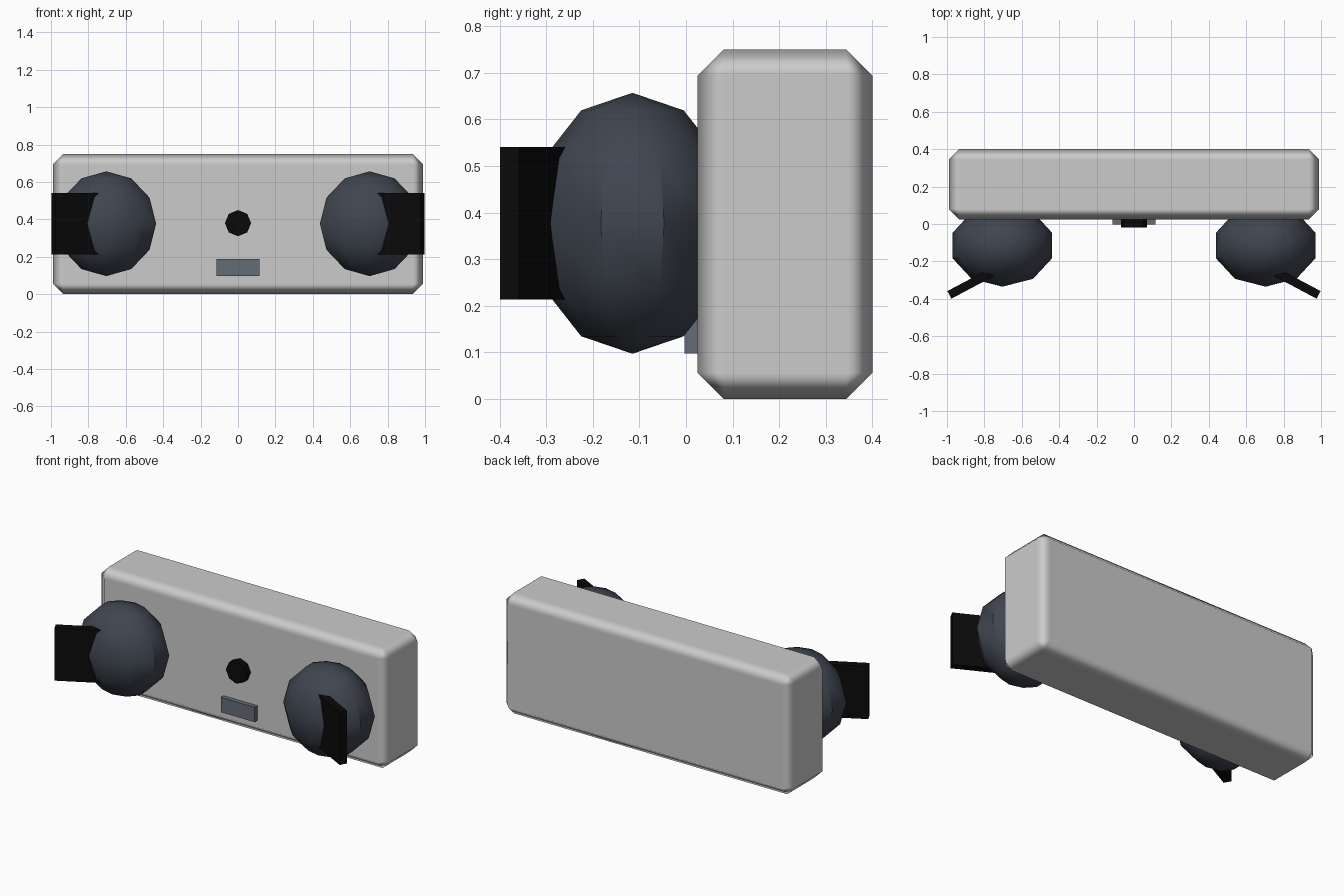
import bpy
from math import radians, cos, sin

if "Cube" in bpy.data.objects:
    bpy.data.objects.remove(bpy.data.objects["Cube"])


def paint(obj, name, rgb):
    mat = bpy.data.materials.get(name) or bpy.data.materials.new(name)
    mat.diffuse_color = (*rgb, 1)
    mat.use_nodes = True
    mat.node_tree.nodes["Principled BSDF"].inputs["Base Color"].default_value = mat.diffuse_color
    obj.data.materials.append(mat)


def box(name, centre, size, turn=0.0):
    bpy.ops.mesh.primitive_cube_add(size=1, location=centre, rotation=(0, 0, turn))
    obj = bpy.context.object
    obj.name = name
    obj.scale = size
    bpy.ops.object.transform_apply(location=False, rotation=False, scale=True)
    return obj


DARK = ("slate", (0.05, 0.06, 0.08))
BLACK = ("black", (0.003, 0.003, 0.003))

# Chamfered housing with hardened bevel normals
body = box("housing", (0, 0.2125, 0.375), (1.98, 0.375, 0.75))
bpy.ops.object.shade_smooth()
bevel = body.modifiers.new("chamfer", 'BEVEL')
bevel.width = 0.056
bevel.segments = 1
bevel.harden_normals = True
paint(body, "light_grey", (0.65, 0.65, 0.67))

# Two squashed lamp heads, each with an angled flap
tilt = radians(28)
for side, label in ((-1, "left"), (1, "right")):
    bpy.ops.mesh.primitive_uv_sphere_add(segments=10, ring_count=6, radius=0.28,
                                         location=(side * 0.704, -0.115, 0.377))
    head = bpy.context.object
    head.name = label + "_lamp_head"
    head.scale = (1, 0.22 / 0.28, 1)
    bpy.ops.object.transform_apply(location=False, rotation=False, scale=True)
    bpy.ops.object.shade_smooth_by_angle(angle=radians(35))
    paint(head, *DARK)

    length = 0.33
    x = 0.987 - cos(tilt) * length / 2
    y = -0.379 + sin(tilt) * length / 2
    flap = box(label + "_flap", (side * x, y, 0.377), (length, 0.046, 0.327), -side * tilt)
    paint(flap, *BLACK)

# Round sensor in the middle
bpy.ops.mesh.primitive_cylinder_add(vertices=8, radius=0.07, depth=0.09,
                                    location=(0, 0.027, 0.38), rotation=(radians(90), 0, 0))
sensor = bpy.context.object
sensor.name = "sensor"
paint(sensor, *BLACK)

# Small plate below the sensor
plate = box("plate", (0, 0.022, 0.143), (0.232, 0.05, 0.092))
paint(plate, "blue_grey", (0.13, 0.15, 0.18))
